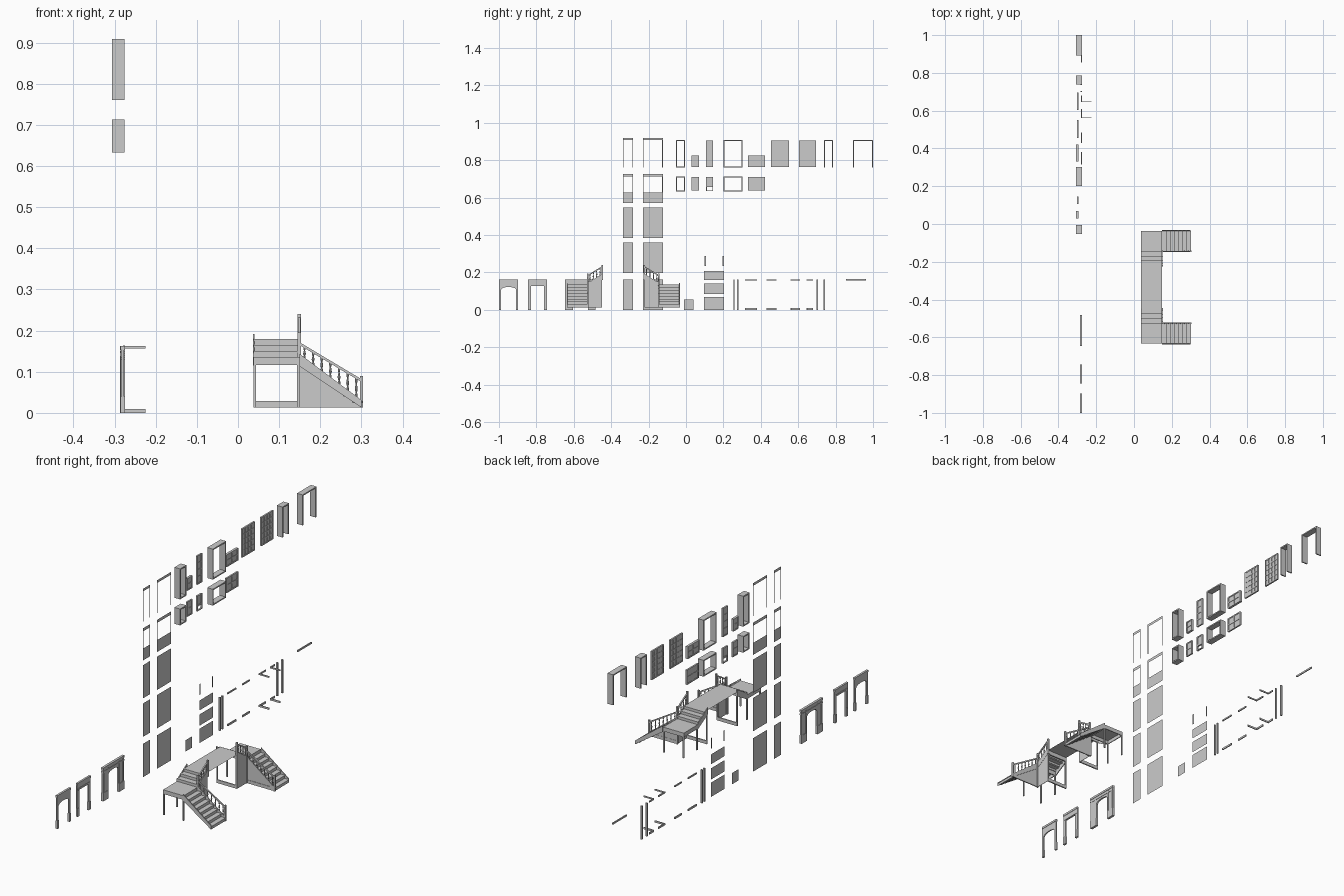
import bpy, bmesh, math
from mathutils import Vector

if "Cube" in bpy.data.objects:
    bpy.data.objects.remove(bpy.data.objects["Cube"])

X = -0.277        # plane of the wall kit
MID = -0.335      # symmetry plane of the double staircase


def box(bm, x0, x1, y0, y1, z0, z1):
    """Box, or a single face when x or z has no thickness."""
    if x0 == x1:
        c = [(x0, y0, z0), (x0, y1, z0), (x0, y1, z1), (x0, y0, z1)]
        bm.faces.new([bm.verts.new(p) for p in c])
    elif z0 == z1:
        c = [(x0, y0, z0), (x1, y0, z0), (x1, y1, z0), (x0, y1, z0)]
        bm.faces.new([bm.verts.new(p) for p in c])
    else:
        prism(bm, [(x0, y0, z0), (x1, y0, z0), (x1, y1, z0), (x0, y1, z0)], (0, 0, z1 - z0))


def prism(bm, pts, vec):
    a = [bm.verts.new(p) for p in pts]
    b = [bm.verts.new(Vector(p) + Vector(vec)) for p in pts]
    n = len(pts)
    bm.faces.new(a)
    bm.faces.new(b[::-1])
    for i in range(n):
        bm.faces.new([a[i], a[(i + 1) % n], b[(i + 1) % n], b[i]])


def lathe(bm, x, y, z, h, prof, n=8):
    rings = [[bm.verts.new((x + r * math.cos(2 * math.pi * i / n),
                            y + r * math.sin(2 * math.pi * i / n), z + t * h))
              for i in range(n)] for r, t in prof]
    for a, b in zip(rings, rings[1:]):
        for i in range(n):
            bm.faces.new([a[i], a[(i + 1) % n], b[(i + 1) % n], b[i]])


def finish(name, bm, mirror=False):
    if mirror:
        d = bmesh.ops.duplicate(bm, geom=bm.verts[:] + bm.edges[:] + bm.faces[:])
        for v in d['geom']:
            if isinstance(v, bmesh.types.BMVert):
                v.co.y = 2 * MID - v.co.y
    bmesh.ops.recalc_face_normals(bm, faces=bm.faces[:])
    me = bpy.data.meshes.new(name)
    bm.to_mesh(me)
    bm.free()
    ob = bpy.data.objects.new(name, me)
    bpy.context.collection.objects.link(ob)
    return ob


def boxes(name, items, mirror=False):
    bm = bmesh.new()
    for b in items:
        box(bm, *b)
    return finish(name, bm, mirror)


def frame(name, x0, x1, y0, y1, z0, z1, t, sill=True):
    parts = [(x0, x1, y0, y0 + t, z0, z1), (x0, x1, y1 - t, y1, z0, z1),
             (x0, x1, y0 + t, y1 - t, z1 - t, z1)]
    if sill:
        parts.append((x0, x1, y0 + t, y1 - t, z0, z0 + t))
    return boxes(name, parts)


def panel(name, y0, y1, z0, z1, cols, rows, x0=-0.300, x1=-0.294, t=0.006):
    """Board with raised stiles and rails."""
    p = [(x0, x1 - 0.002, y0, y1, z0, z1)]
    for i in range(cols + 1):
        y = y0 + (y1 - y0 - t) * i / cols
        p.append((x0 - 0.002, x1, y, y + t, z0, z1))
    for i in range(rows + 1):
        z = z0 + (z1 - z0 - t) * i / rows
        p.append((x0 - 0.002, x1, y0, y1, z, z + t))
    return boxes(name, p)


# Wall panels: narrow and wide column, five rows
for nm, y0, y1 in (("narrow", -0.337, -0.283), ("wide", -0.23, -0.123)):
    for i, (z0, z1) in enumerate(((0, .163), (.197, .36), (.385, .547))):
        boxes(f"{nm}_wall_{i}", [(X, X, y0, y1, z0, z1)])
    boxes(nm + "_window_wall", [(X, X, y0, y1, .57, .628), (X, X, y0, y1, .712, .727),
                                (X, X, y0, y0 + .004, .628, .712), (X, X, y1 - .004, y1, .628, .712)])
    boxes(nm + "_door_wall", [(X, X, y0, y1, .907, .92),
                              (X, X, y0, y0 + .004, .76, .907), (X, X, y1 - .004, y1, .76, .907)])
# Low wall strips
for i, (y0, y1, z0, z1) in enumerate(((-.01, .04, 0, .055), (.097, .203, 0, .07), (.097, .203, .085, .14),
                                      (.097, .203, .16, .208), (.098, .107, .235, .288), (.194, .203, .235, .288))):
    boxes(f"wall_strip_{i}", [(X, X, y0, y1, z0, z1)])

# Window and door casings
XA, XB = -.306, -.276
frame("tall_window_narrow", XA, XB, -.053, -.005, .76, .909, .006)
frame("tall_window_wide", XA, XB, .2, .302, .76, .909, .006)
frame("small_window_narrow", XA, XB, -.053, -.005, .633, .713, .006)
frame("small_window_wide", XA, XB, .2, .302, .633, .713, .006)
frame("door_casing_narrow", XA, XB, .738, .787, .76, .909, .006, False)
frame("door_casing_wide", XA, XB, .893, 1.0, .76, .909, .006, False)

# Shutters and doors
panel("half_shutter_narrow", .03, .07, .765, .825, 1, 2, -.304)
panel("half_shutter_wide", .332, .422, .765, .825, 2, 2, -.304)
panel("door_leaf_narrow", .107, .145, .765, .905, 1, 4)
panel("door_double_a", .455, .551, .765, .905, 4, 5)
panel("door_double_b", .603, .695, .765, .905, 4, 5)
panel("small_shutter_narrow", .03, .07, .638, .71, 1, 2)
panel("small_shutter_wide", .332, .422, .638, .71, 2, 2)
panel("sash_upper", .107, .145, .66, .71, 1, 1)
frame("sash_lower", -.302, -.294, .107, .145, .635, .662, .004)


# Archways: outline with opening, extruded, plus mouldings
def archway(name, y0, y1, h, leg, spring, rise, x0, x1):
    bm = bmesh.new()
    a, b = y0 + leg, y1 - leg
    arc = [(b + (a - b) * i / 10, spring + rise * math.sqrt(max(0, 1 - (i / 5 - 1) ** 2))) for i in range(11)]
    if rise == 0:
        arc = [(b, spring), (a, spring)]
    prism(bm, [(x0, p, q) for p, q in [(y0, 0), (y0, h), (y1, h), (y1, 0), (b, 0)] + arc + [(a, 0)]],
          (x1 - x0, 0, 0))
    for s in (y0, y1 - leg):
        box(bm, x0 - .002, x1 + .002, s, s + leg, 0, .04)
    box(bm, x0 - .002, x1 + .002, y0, y1, h - .01, h)
    return bm


finish("arch_plain", archway("a", -1.0, -.897, .163, .011, .108, .014, -.283, -.277))
bm = archway("b", -.845, -.743, .163, .016, .13, 0, -.283, -.277)
box(bm, -.285, -.275, -.84, -.748, .128, .136)
finish("arch_square", bm)
bm = archway("c", -.647, -.483, .163, .042, .115, .014, -.285, -.277)
for y in (-.642, -.613, -.523, -.494):
    box(bm, -.287, -.275, y, y + .007, .04, .15)
box(bm, -.287, -.275, -.647, -.483, .138, .145)
finish("arch_grand", bm)

# Corner posts and straight mouldings
for i, (y, w) in enumerate(((.257, .006), (.277, .006), (.702, .006), (.740, .008))):
    boxes(f"corner_post_{i}", [(X - .006, X + .002, y - w / 2, y + w / 2, 0, .163)])
for nm, z0, z1 in (("skirting", 0, .009), ("cornice", .156, .163)):
    for i, (y0, y1) in enumerate(((.315, .38), (.43, .485))):
        boxes(f"{nm}_{i}", [(X - .003, X + .002, y0, y1, z0, z1)])
    boxes(nm + "_corner_a", [(X - .003, X + .002, .56, .61, z0, z1), (X, -.225, .56, .564, z0, z1)])
    boxes(nm + "_corner_b", [(X - .003, X + .002, .645, .68, z0, z1), (X, -.225, .645, .649, z0, z1)])
boxes("beam_trim", [(X - .003, X + .002, .855, .963, .156, .164)])

# Double staircase, built as one half and mirrored
YO, YI, YT = -.037, -.145, -.222
XL, XR, XE = .038, .149, .300
Z0, ZL, ZT = .013, .136, .179
run, rise = (XE - XR) / 7, (ZL - Z0) / 8
bm = bmesh.new()
for k in range(1, 8):
    x = XE - run * (k - 1)
    z = Z0 + rise * k
    box(bm, x - run, x + .002, YI, YO, z - .004, z)
    box(bm, x - .003, x, YI, YO, z - rise, z - .004)
box(bm, XR - .003, XR, YI, YO, ZL - rise, ZL)
finish("lower_steps", bm, True)
bm = bmesh.new()
run2, rise2 = (YI - YT) / 3, (ZT - ZL) / 3
for k in range(1, 4):
    y = YI - run2 * (k - 1)
    z = ZL + rise2 * k
    box(bm, XL, XR, y - run2, y + .002, z - .004, z)
    box(bm, XL, XR, y - .003, y, z - rise2, z - .004)
finish("upper_steps", bm, True)

# Stringers and infill panels under the flights
bm = bmesh.new()
for y in (YO, YI - .002):
    prism(bm, [(XR, y, ZL + .008), (XE, y, Z0 + .018), (XE, y, Z0), (XR, y, ZL - .022)], (0, .004, 0))
for x in (XL - .002, XR - .002):
    prism(bm, [(x, YI, ZL + .008), (x, YT, ZT + .013), (x, YT, ZT - .02), (x, YI, ZL - .021)], (.004, 0, 0))
prism(bm, [(XR, YI, Z0), (XE, YI, Z0), (XR, YI, ZL)], (0, .002, 0))
prism(bm, [(XR - .001, YI, Z0), (XR - .001, YT, Z0), (XR - .001, YT, ZT), (XR - .001, YI, ZL)], (.002, 0, 0))
box(bm, XR, XE, YI - .002, YI + .003, Z0, Z0 + .016)
finish("stringers", bm, True)

# Landing, its fascia, posts and the support frame
P = .006
items = [(XL, XR, YI, YO, ZL - .003, ZL),
         (XL, XR, YO - .004, YO, ZL - .02, ZL), (XL, XR, YI, YI + .004, ZL - .02, ZL),
         (XL, XL + .004, YI, YO, ZL - .02, ZL), (XR - .004, XR, YI, YO, ZL - .02, ZL)]
items += [(x, x + P, y, y + P, Z0, ZL) for x in (XL, XR - P) for y in (YI, YO - P)]
items += [(x, x + P, YT, YT + P, Z0, ZT) for x in (XL, XR - P)]
items += [(XL, XR, YT, YT + P, Z0, Z0 + .016), (XL, XR, YT, YT + P, ZT - .02, ZT - .002)]
boxes("landing", items, True)
boxes("upper_platform", [(XL, XR, 2 * MID - YT, YT, ZT, ZT)])

# Newel posts, hand rails and turned balusters
N = .004
boxes("newels", [(XE - N, XE + N, YI - N, YI + N, Z0, .09), (XR - N, XR + N, YI - N, YI + N, Z0, .195),
                 (XR - N, XR + N, YT - N, YT + N, ZT - .02, .24)], True)
bm = bmesh.new()
prism(bm, [(XR, YI - .003, .172), (XE, YI - .003, .082), (XE, YI - .003, .075), (XR, YI - .003, .165)], (0, .006, 0))
prism(bm, [(XR - .003, YI, .187), (XR - .003, YT, .234), (XR - .003, YT, .227), (XR - .003, YI, .180)], (.006, 0, 0))
finish("hand_rails", bm, True)
bm = bmesh.new()
PROF = [(.003, 0), (.003, .15), (.0016, .22), (.0036, .42), (.0015, .72), (.0028, .8), (.0028, 1)]
for i in range(7):
    t = (i + .6) / 7.2
    z = ZL + .006 + (Z0 + .016 - ZL - .006) * t
    lathe(bm, XR + (XE - XR) * t, YI, z, .167 - .09 * t - z, PROF)
for i in range(4):
    t = (i + .6) / 4.2
    z = ZL + .008 + (ZT + .012 - ZL - .008) * t
    lathe(bm, XR, YI + (YT - YI) * t, z, .182 + .047 * t - z, PROF)
finish("balusters", bm, True)
